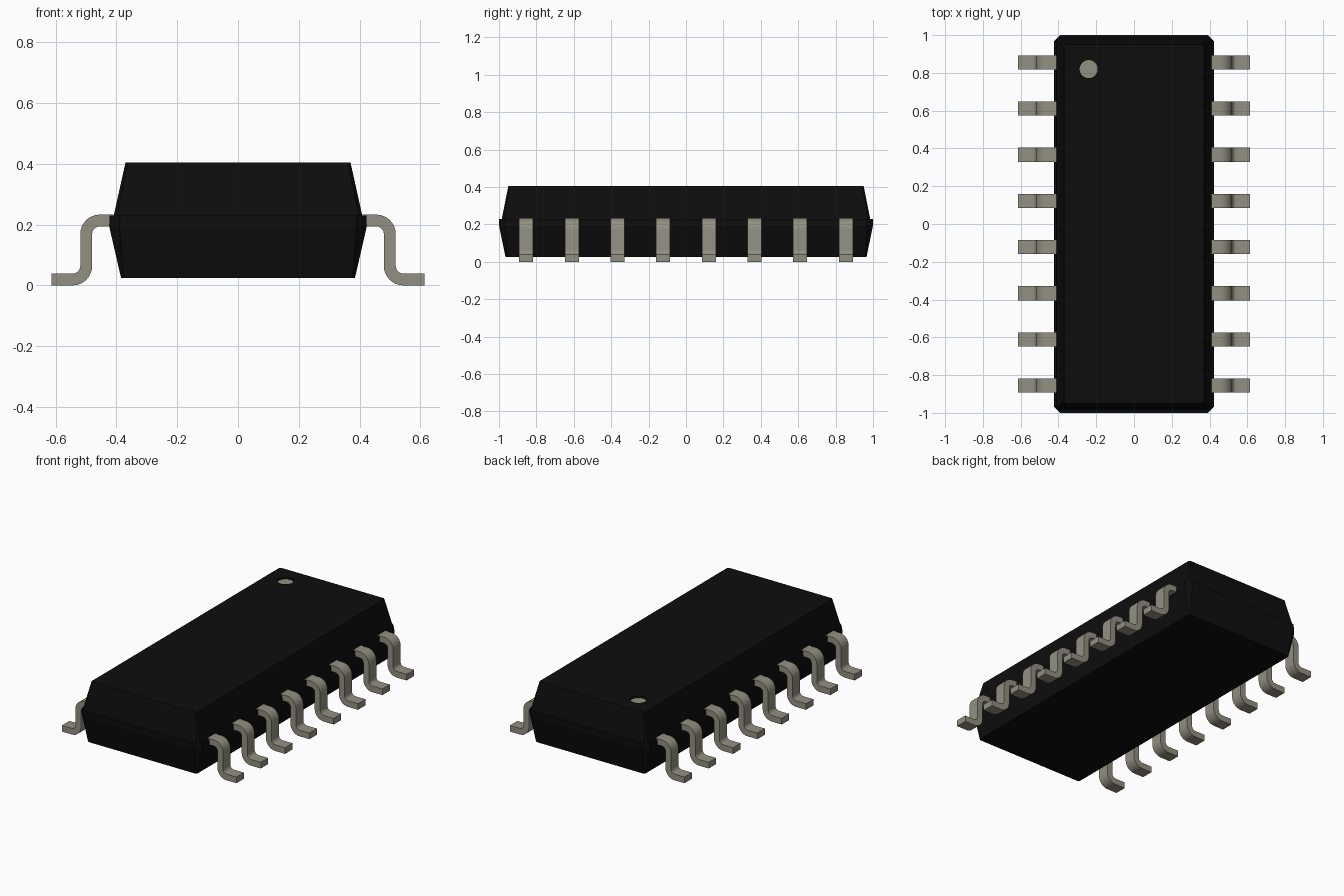
import bpy, bmesh, math

cube = bpy.data.objects.get("Cube")
if cube:
    bpy.data.objects.remove(cube, do_unlink=True)


def material(name, rgb, rough):
    m = bpy.data.materials.new(name)
    m.use_nodes = True
    m.diffuse_color = (*rgb, 1)
    b = m.node_tree.nodes["Principled BSDF"]
    b.inputs["Base Color"].default_value = (*rgb, 1)
    b.inputs["Roughness"].default_value = rough
    return m


black = material("black plastic", (0.004, 0.004, 0.004), 0.6)
metal = material("tinned metal", (0.29, 0.275, 0.22), 0.5)


def make_object(name, bm, mats):
    bmesh.ops.recalc_face_normals(bm, faces=bm.faces)
    me = bpy.data.meshes.new(name)
    bm.to_mesh(me)
    bm.free()
    for m in mats:
        me.materials.append(m)
    ob = bpy.data.objects.new(name, me)
    bpy.context.collection.objects.link(ob)
    return ob


def select_only(ob):
    bpy.ops.object.select_all(action='DESELECT')
    ob.select_set(True)
    bpy.context.view_layer.objects.active = ob


# Package body: stacked chamfered rectangles (height, half x, half y, chamfer)
sections = [(0.025, 0.385, 0.965, 0.008), (0.195, 0.424, 1.0, 0.034),
            (0.230, 0.422, 1.0, 0.034), (0.230, 0.409, 0.985, 0.012),
            (0.405, 0.370, 0.950, 0.008)]
bm = bmesh.new()
rings = []
for z, x, y, c in sections:
    pts = [(x, y - c), (x - c, y), (c - x, y), (-x, y - c),
           (-x, c - y), (c - x, -y), (x - c, -y), (x, c - y)]
    rings.append([bm.verts.new((px, py, z)) for px, py in pts])
for lo, hi in zip(rings, rings[1:]):
    for i in range(8):
        j = (i + 1) % 8
        bm.faces.new((lo[i], lo[j], hi[j], hi[i]))
bm.faces.new(rings[0][::-1])
bm.faces.new(rings[-1])
body = make_object("package_body", bm, [black, metal])

# Round pin-one recess in the top, with a metal-coloured floor
floor_z = 0.393
bm = bmesh.new()
bmesh.ops.create_cone(bm, cap_ends=True, segments=32, radius1=0.048,
                      radius2=0.048, depth=0.1)
bmesh.ops.translate(bm, verts=bm.verts, vec=(-0.24, 0.82, floor_z + 0.05))
cutter = make_object("recess_cutter", bm, [black])
cutter.hide_render = True
cut = body.modifiers.new("recess", 'BOOLEAN')
cut.operation = 'DIFFERENCE'
cut.solver = 'EXACT'
cut.object = cutter
select_only(body)
bpy.ops.object.modifier_apply(modifier=cut.name)
bpy.data.objects.remove(cutter, do_unlink=True)
for p in body.data.polygons:
    p.material_index = int(p.normal.z > 0.9 and abs(p.center.z - floor_z) < 0.002)


# Gull-wing lead profile in x, z
def arc(cx, cz, r, a0, a1, n=8):
    return [(cx + r * math.cos(math.radians(a0 + (a1 - a0) * i / n)),
             cz + r * math.sin(math.radians(a0 + (a1 - a0) * i / n)))
            for i in range(n + 1)]


T, R_IN, R_OUT, TOP = 0.039, 0.025, 0.064, 0.233
UP_X, UP_Z = 0.519 - R_OUT, TOP - R_OUT      # centre of the upper bend
LOW_X, LOW_Z = 0.480 + R_OUT, R_OUT          # centre of the lower bend
profile = ([(0.409, TOP)] + arc(UP_X, UP_Z, R_OUT, 90, 0)
           + arc(LOW_X, LOW_Z, R_IN, 180, 270) + [(0.614, T), (0.614, 0)]
           + arc(LOW_X, LOW_Z, R_OUT, 270, 180)
           + arc(UP_X, UP_Z, R_IN, 0, 90) + [(0.409, TOP - T)])

# Eight leads on each side
COUNT, PITCH, HALF_W = 8, 0.2443, 0.0375
for side, label in ((1, "left"), (-1, "right")):
    for k in range(COUNT):
        y = (k - (COUNT - 1) / 2) * PITCH
        bm = bmesh.new()
        a, b = ([bm.verts.new((side * px, y + s * HALF_W, pz)) for px, pz in profile]
                for s in (-1, 1))
        n = len(profile)
        for i in range(n):
            j = (i + 1) % n
            bm.faces.new((a[i], a[j], b[j], b[i]))
        bm.faces.new(a[::-1])
        bm.faces.new(b)
        lead = make_object(f"{label}_lead_{k + 1}", bm, [metal])
        select_only(lead)
        bpy.ops.object.shade_smooth_by_angle(angle=math.radians(30))
